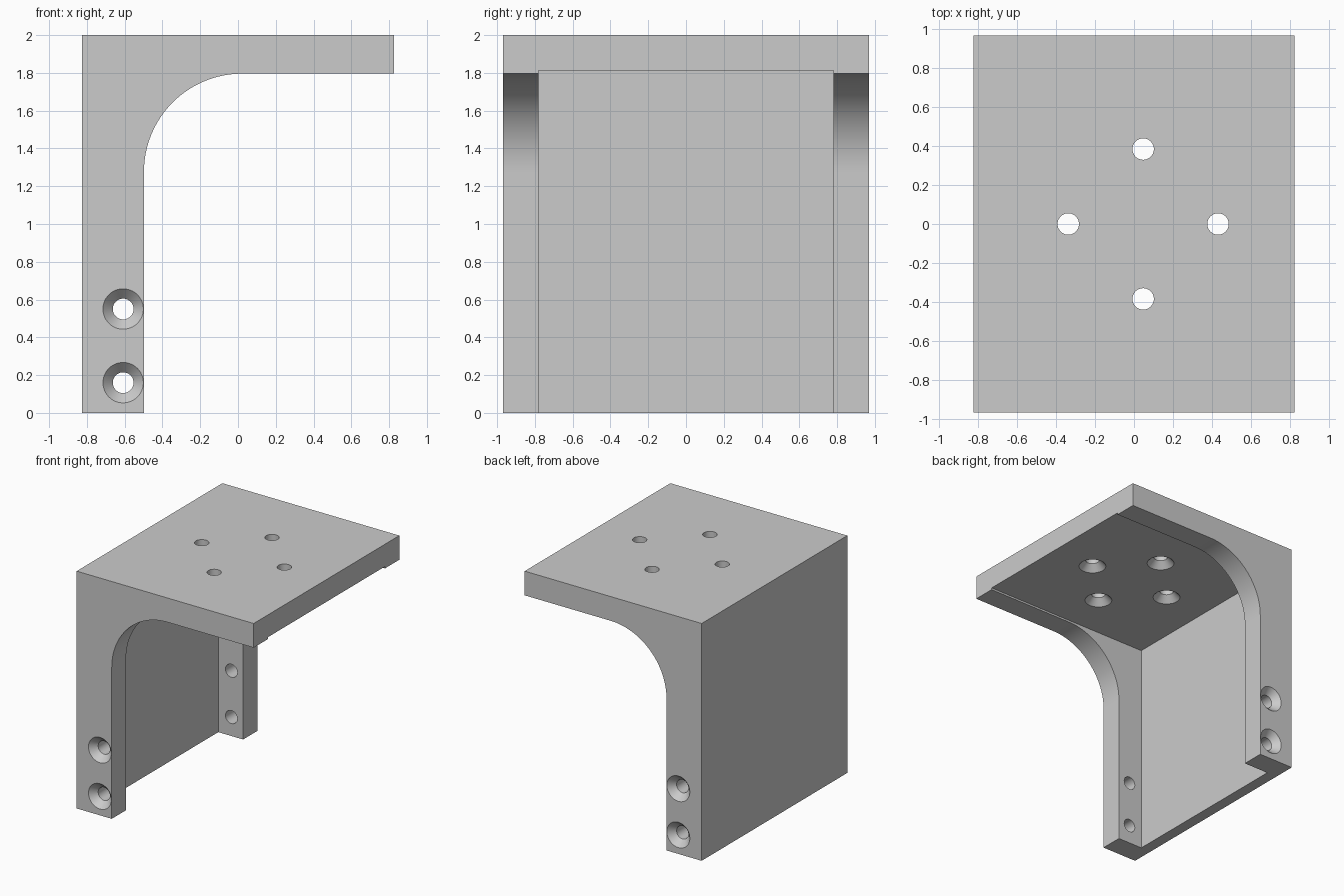
import bpy, bmesh, math
from mathutils import Matrix, Vector

if "Cube" in bpy.data.objects:
    bpy.data.objects.remove(bpy.data.objects["Cube"])

HALF_X, HALF_Y, HEIGHT = 0.825, 0.97, 2.0
LEG_X, PLATE_Z = -0.498, 1.796           # inner edges of the side profile
FILLET = 0.52
WALL_X, INNER_Y, INNER_Z = -0.73, 0.78, 1.812
HOLE_R, SINK_R, SINK_DEPTH = 0.055, 0.107, 0.055

grey = bpy.data.materials.new("plain grey")
grey.use_nodes = True
colour = (0.6, 0.6, 0.6, 1)
grey.diffuse_color = colour
grey.node_tree.nodes["Principled BSDF"].inputs["Base Color"].default_value = colour


def finish(name, bm):
    bmesh.ops.recalc_face_normals(bm, faces=bm.faces)
    mesh = bpy.data.meshes.new(name)
    bm.to_mesh(mesh)
    bm.free()
    mesh.materials.append(grey)
    obj = bpy.data.objects.new(name, mesh)
    bpy.context.collection.objects.link(obj)
    return obj


def extruded(name, outline, half):
    """Extrude an x-z outline symmetrically along y."""
    bm = bmesh.new()
    face = bm.faces.new([bm.verts.new((x, -half, z)) for x, z in outline])
    moved = bmesh.ops.extrude_face_region(bm, geom=[face])["geom"]
    bmesh.ops.translate(bm, vec=(0, 2 * half, 0),
                        verts=[v for v in moved if isinstance(v, bmesh.types.BMVert)])
    return finish(name, bm)


def countersink(name, point, direction):
    """Turned cutter whose wide mouth sits at point, boring along direction."""
    profile = [(0, -0.03), (SINK_R, -0.03), (SINK_R, 0),
               (HOLE_R, SINK_DEPTH), (HOLE_R, 0.25), (0, 0.25)]
    bm = bmesh.new()
    verts = [bm.verts.new((r, 0, z)) for r, z in profile]
    edges = [bm.edges.new(pair) for pair in zip(verts, verts[1:])]
    bmesh.ops.spin(bm, geom=verts + edges, axis=(0, 0, 1), cent=(0, 0, 0),
                   angle=math.tau, steps=48)
    bmesh.ops.remove_doubles(bm, verts=bm.verts, dist=0.0001)
    turn = Vector((0, 0, 1)).rotation_difference(Vector(direction)).to_matrix().to_4x4()
    bm.transform(Matrix.Translation(point) @ turn)
    return finish(name, bm)


# Bracket body: L-shaped side profile with a rounded inner corner
cx, cz = LEG_X + FILLET, PLATE_Z - FILLET
arc = [(cx - FILLET * math.cos(a), cz + FILLET * math.sin(a))
       for a in (math.pi / 2 * i / 32 for i in range(33))]
outline = [(-HALF_X, 0), (LEG_X, 0), *arc,
           (HALF_X, PLATE_Z), (HALF_X, HEIGHT), (-HALF_X, HEIGHT)]
body = extruded("bracket_body", outline, HALF_Y)

# Hollow between the two side ribs
cutters = [extruded("hollow_cutter",
                    [(WALL_X, -0.1), (1, -0.1), (1, INNER_Z), (WALL_X, INNER_Z)], INNER_Y)]

# Countersunk screw holes through both legs
for side in (-1, 1):
    for z in (0.16, 0.55):
        cutters.append(countersink("leg_hole_cutter", (-0.608, side * HALF_Y, z), (0, -side, 0)))

# Four plate holes, countersunk from below
for i in range(4):
    a = i * math.pi / 2
    point = (0.047 + 0.385 * math.cos(a), 0.385 * math.sin(a), INNER_Z)
    cutters.append(countersink("plate_hole_cutter", point, (0, 0, 1)))

bpy.context.view_layer.objects.active = body
for cutter in cutters:
    cut = body.modifiers.new("cut", "BOOLEAN")
    cut.operation, cut.solver, cut.object = "DIFFERENCE", "EXACT", cutter
    bpy.ops.object.modifier_apply(modifier=cut.name)
    bpy.data.objects.remove(cutter)

# Smooth curves, crisp edges
bpy.ops.object.select_all(action="DESELECT")
body.select_set(True)
bpy.ops.object.shade_smooth_by_angle(angle=math.radians(25))
